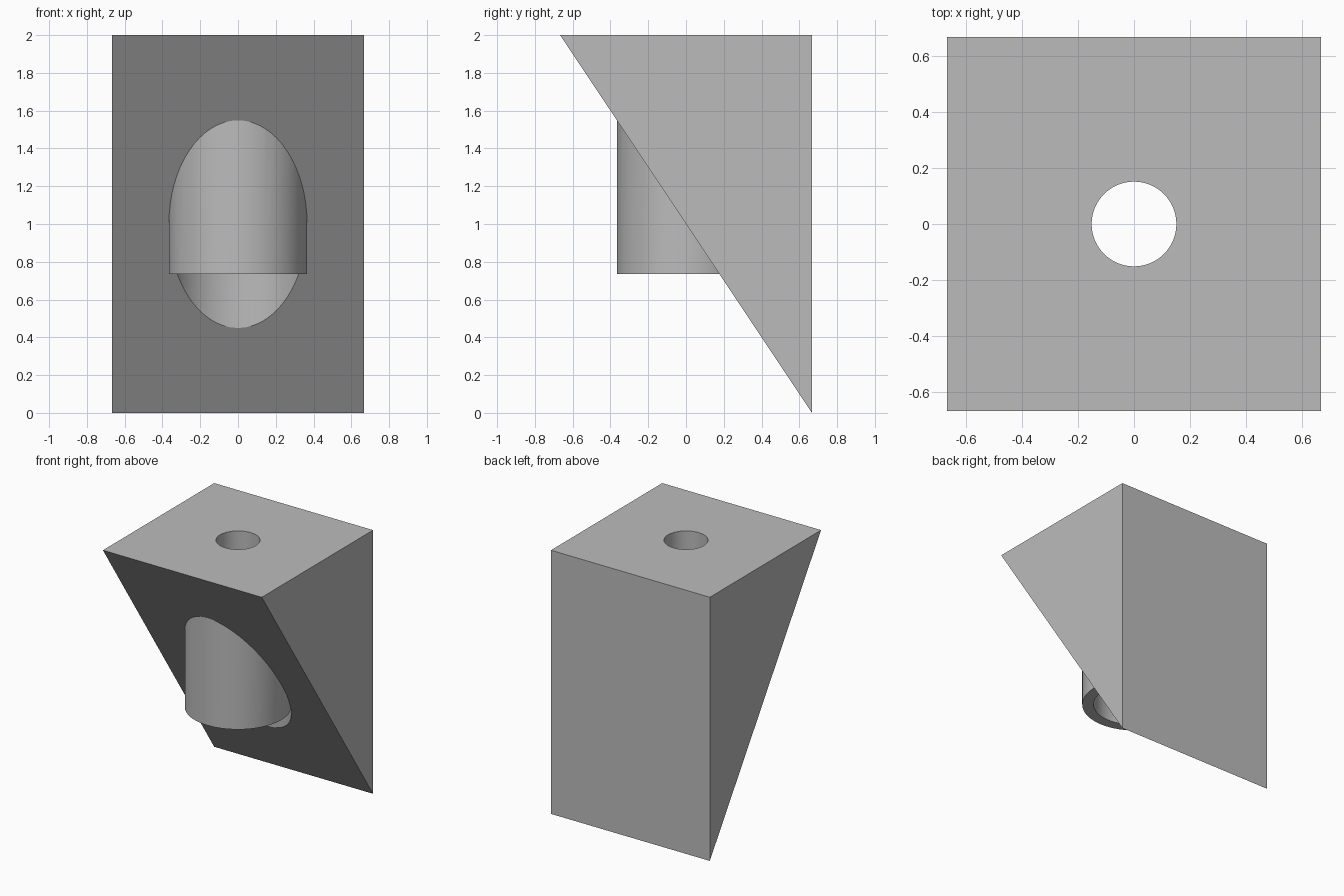
import bpy
import bmesh
import math

cube = bpy.data.objects.get("Cube")
if cube:
    bpy.data.objects.remove(cube, do_unlink=True)

HALF = 2 / 3          # half width and depth of the block
BOSS_R = 0.366
BORE_R = 0.286
HOLE_R = 0.151
BOSS_BOTTOM = 0.735
SEAT = 1.0            # ceiling of the wide bore

grey = bpy.data.materials.new("plain grey")
grey.use_nodes = True
colour = (0.5, 0.5, 0.5, 1)
grey.diffuse_color = colour
grey.node_tree.nodes["Principled BSDF"].inputs["Base Color"].default_value = colour


def make_object(name, bm):
    bmesh.ops.recalc_face_normals(bm, faces=bm.faces)
    mesh = bpy.data.meshes.new(name)
    bm.to_mesh(mesh)
    bm.free()
    mesh.materials.append(grey)
    obj = bpy.data.objects.new(name, mesh)
    bpy.context.collection.objects.link(obj)
    return obj


def cylinder(name, radius, low, high):
    bm = bmesh.new()
    bmesh.ops.create_cone(bm, cap_ends=True, segments=64, radius1=radius,
                          radius2=radius, depth=high - low)
    bmesh.ops.translate(bm, verts=bm.verts, vec=(0, 0, (low + high) / 2))
    return make_object(name, bm)


def combine(target, tool, operation):
    mod = target.modifiers.new(tool.name, "BOOLEAN")
    mod.object = tool
    mod.operation = operation
    mod.solver = "EXACT"
    tool.hide_render = True
    bpy.context.view_layer.objects.active = target
    bpy.ops.object.modifier_apply(modifier=mod.name)
    bpy.data.objects.remove(tool, do_unlink=True)


# Wedge block: triangular side profile extruded across the width
bm = bmesh.new()
profile = [(-HALF, 2), (HALF, 2), (HALF, 0)]
face = bm.faces.new([bm.verts.new((-HALF, y, z)) for y, z in profile])
side = bmesh.ops.extrude_face_region(bm, geom=[face])
moved = [v for v in side["geom"] if isinstance(v, bmesh.types.BMVert)]
bmesh.ops.translate(bm, verts=moved, vec=(2 * HALF, 0, 0))
block = make_object("wedge_block", bm)

# Boss under the slope, clearance below it, wide bore and through hole
combine(block, cylinder("boss", BOSS_R, 0.3, 1.8), "UNION")
combine(block, cylinder("clearance", BOSS_R + 0.001, -0.1, BOSS_BOTTOM), "DIFFERENCE")
combine(block, cylinder("bore", BORE_R, 0.2, SEAT), "DIFFERENCE")
combine(block, cylinder("through_hole", HOLE_R, 0.1, 2.2), "DIFFERENCE")

# Smooth round walls, sharp edges elsewhere
bpy.ops.object.select_all(action="DESELECT")
block.select_set(True)
bpy.context.view_layer.objects.active = block
bpy.ops.object.shade_smooth_by_angle(angle=math.radians(25))
